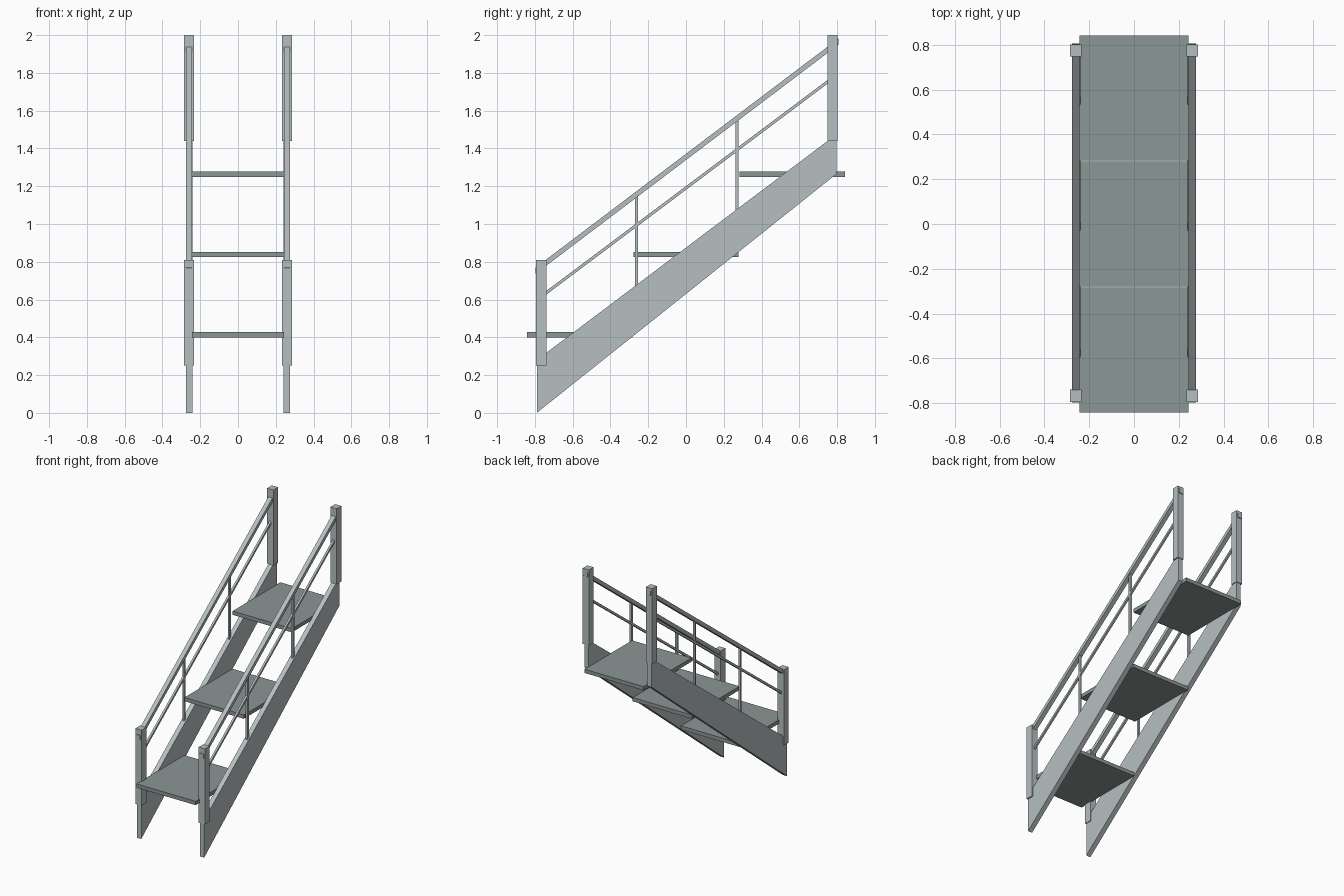
import bpy, bmesh

if "Cube" in bpy.data.objects:
    bpy.data.objects.remove(bpy.data.objects["Cube"])


def material(name, rgb):
    m = bpy.data.materials.new(name)
    m.diffuse_color = (*rgb, 1)
    m.use_nodes = True
    m.node_tree.nodes["Principled BSDF"].inputs["Base Color"].default_value = m.diffuse_color
    return m


FRAME = material("pale grey metal", (0.47, 0.52, 0.53))
TREAD = material("grey green tread", (0.26, 0.31, 0.30))


def profile(name, x0, x1, points, mat):
    """Extrude a (y, z) outline from x0 to x1."""
    bm = bmesh.new()
    face = bm.faces.new([bm.verts.new((x0, y, z)) for y, z in points])
    ext = bmesh.ops.extrude_face_region(bm, geom=[face])
    for v in ext["geom"]:
        if isinstance(v, bmesh.types.BMVert):
            v.co.x = x1
    bmesh.ops.recalc_face_normals(bm, faces=bm.faces)
    mesh = bpy.data.meshes.new(name)
    bm.to_mesh(mesh)
    bm.free()
    mesh.materials.append(mat)
    ob = bpy.data.objects.new(name, mesh)
    bpy.context.collection.objects.link(ob)
    return ob


def box(name, x, y, z, mat):
    return profile(name, *x, [(y[0], z[0]), (y[1], z[0]), (y[1], z[1]), (y[0], z[1])], mat)


def sloped(name, x, y, z, thick, mat):
    """Bar climbing from (y0, z0) to (y1, z1) along its top edge."""
    return profile(name, *x, [(y[0], z[0] - thick), (y[1], z[1] - thick),
                              (y[1], z[1]), (y[0], z[0])], mat)


for side, s in (("left", -1), ("right", 1)):
    def span(a, b):
        return (s * a, s * b)

    # tapered side stringer
    profile(side + "_stringer", *span(0.24, 0.276),
            [(-0.79, 0), (0.797, 1.265), (0.797, 1.44), (0.75, 1.44), (-0.79, 0.28)], FRAME)
    # end posts
    box(side + "_lower_post", span(0.234, 0.285), (-0.795, -0.739), (0.25, 0.81), FRAME)
    box(side + "_upper_post", span(0.234, 0.285), (0.749, 0.803), (1.44, 2.0), FRAME)
    # handrail and thin middle rail
    sloped(side + "_handrail", span(0.243, 0.276), (-0.798, 0.807), (0.768, 1.982), 0.033, FRAME)
    sloped(side + "_middle_rail", span(0.252, 0.267), (-0.77, 0.77), (0.623, 1.778), 0.02, FRAME)
    # balusters
    for i, (y, z0, z1) in enumerate(((-0.262, 0.64, 1.15), (0.27, 1.04, 1.55))):
        box(f"{side}_baluster_{i + 1}", span(0.252, 0.267), (y - 0.008, y + 0.008), (z0, z1), FRAME)

# treads
for i in range(3):
    y = (i - 1) * 0.5635
    z = 0.40 + i * 0.425
    box(f"tread_{i + 1}", (-0.243, 0.243), (y - 0.279, y + 0.279), (z, z + 0.028), TREAD)
